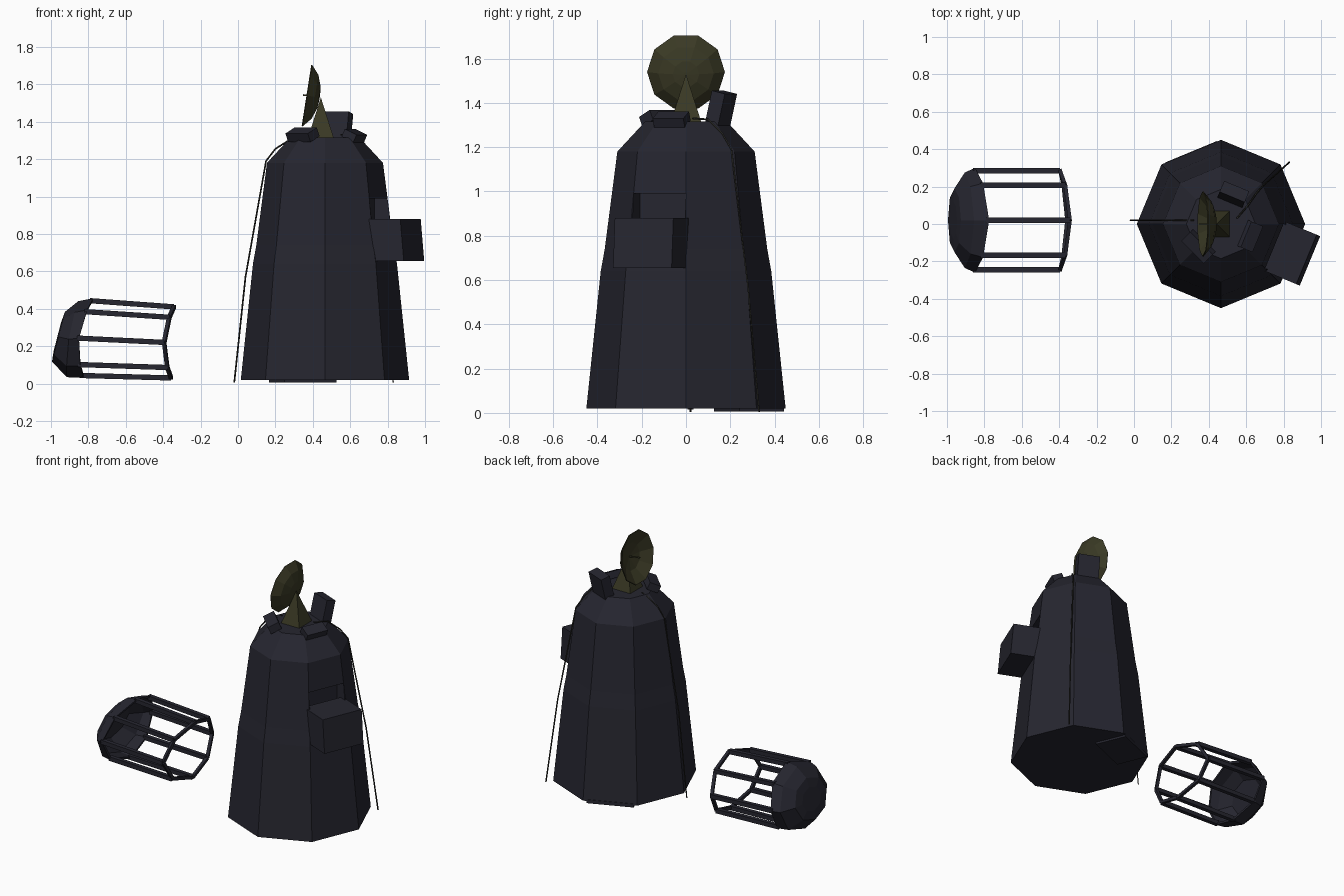
import bpy, bmesh, math
from mathutils import Vector, Matrix

if "Cube" in bpy.data.objects:
    bpy.data.objects.remove(bpy.data.objects["Cube"])

def material(name, rgb):
    m = bpy.data.materials.new(name)
    m.diffuse_color = (*rgb, 1)
    m.use_nodes = True
    m.node_tree.nodes["Principled BSDF"].inputs["Base Color"].default_value = m.diffuse_color
    return m

NAVY = material("dark_navy_metal", (0.019, 0.019, 0.029))
OLIVE = material("olive_metal", (0.042, 0.041, 0.018))
CABLE = material("cable_dark", (0.022, 0.022, 0.018))
CX = 0.465  # tower axis

def finish(name, bm, mat):
    bmesh.ops.recalc_face_normals(bm, faces=bm.faces)
    me = bpy.data.meshes.new(name)
    bm.to_mesh(me)
    bm.free()
    me.materials.append(mat)
    ob = bpy.data.objects.new(name, me)
    bpy.context.collection.objects.link(ob)
    return ob

def loft(bm, rings, cap_start=True, cap_end=True):
    """Bridge equal-sized rings of points."""
    vs = [[bm.verts.new(p) for p in r] for r in rings]
    n = len(vs[0])
    for a, b in zip(vs, vs[1:]):
        for i in range(n):
            j = (i + 1) % n
            bm.faces.new((a[i], a[j], b[j], b[i]))
    if cap_start:
        bm.faces.new(vs[0][::-1])
    if cap_end:
        bm.faces.new(vs[-1])

def circle(r, z, n=8):
    return [(CX + r * math.cos(2 * math.pi * i / n), r * math.sin(2 * math.pi * i / n), z) for i in range(n)]

def wall_box(name, angle, n0, n1, t, z0, z1, mat, shear=0.0):
    """Box set against the tower wall facing the given angle."""
    bm = bmesh.new()
    bmesh.ops.create_cube(bm, size=1)
    zm = (z0 + z1) / 2
    for v in bm.verts:
        z = zm + v.co.z * (z1 - z0)
        v.co = ((n0 + n1) / 2 + v.co.x * (n1 - n0) + shear * (zm - z), v.co.y * 2 * t, z)
    bm.transform(Matrix.Translation((CX, 0, 0)) @ Matrix.Rotation(math.radians(angle), 4, 'Z'))
    return finish(name, bm, mat)

def strut(bm, a, b, w):
    """Square bar from a to b."""
    a, b = Vector(a), Vector(b)
    d = b - a
    m = Matrix.Translation((a + b) / 2) @ d.to_track_quat('Z', 'Y').to_matrix().to_4x4() \
        @ Matrix.Diagonal((w, w, d.length, 1))
    bmesh.ops.create_cube(bm, size=1, matrix=m)

# Octagonal tower body with sloped roof
bm = bmesh.new()
profile = [(.45, .02), (.385, .64), (.367, .74), (.31, 1.18), (.185, 1.315)]
loft(bm, [circle(r, z) for r, z in profile])
tower = finish("tower_body", bm, NAVY)

# Recesses: side hatch and doorway at the back
cutters = [wall_box("hatch_cutter", -22.5, .235, .6, .128, .80, .99, NAVY),
           wall_box("door_cutter", 112.5, .22, .6, .15, .035, .30, NAVY)]
for c in cutters:
    c.hide_render = True
    c.hide_viewport = True
    c.display_type = 'WIRE'
    mod = tower.modifiers.new(c.name, 'BOOLEAN')
    mod.operation = 'DIFFERENCE'
    mod.solver = 'EXACT'
    mod.object = c

wall_box("door_floor", 112.5, .20, .418, .15, .006, .03, NAVY)
wall_box("side_box", -22.5, .285, .505, .143, .655, .88, NAVY, shear=.09)

# Blocks around the roof edge
def roof_block(name, angle, r, z, size, tilt):
    bm = bmesh.new()
    a = math.radians(angle)
    m = Matrix.Translation((CX + r * math.cos(a), r * math.sin(a), z)) @ Matrix.Rotation(a, 4, 'Z') \
        @ Matrix.Rotation(math.radians(tilt), 4, 'Y') @ Matrix.Diagonal((*size, 1))
    bmesh.ops.create_cube(bm, size=1, matrix=m)
    finish(name, bm, NAVY)

roof_block("roof_block_back", 67.5, .17, 1.37, (.065, .145, .16), 13)
roof_block("roof_block_right", -22.5, .17, 1.325, (.075, .15, .045), 25)
roof_block("roof_block_front", -135, .17, 1.33, (.075, .17, .05), 25)

# Dish mount pyramid
bm = bmesh.new()
bmesh.ops.create_cone(bm, cap_ends=True, segments=4, radius1=.099, radius2=0, depth=.22,
                      matrix=Matrix.Translation((.443, 0, 1.42)) @ Matrix.Rotation(math.pi / 4, 4, 'Z'))
finish("dish_mount", bm, OLIVE)

# Ten-sided dish, hollow towards the left
bm = bmesh.new()
centre = Vector((.366, 0, 1.54))
up = Vector((.155, 0, .988))
back = Vector((.988, 0, -.155))
def dish_ring(r, d):
    return [centre + back * d + Vector((0, r * math.cos(k * math.pi / 5), 0)) + up * r * math.sin(k * math.pi / 5)
            for k in range(10)]
loft(bm, [dish_ring(r, d) for r, d in
          [(.01, .062), (.09, .048), (.173, 0), (.176, .004), (.125, .046), (.06, .068), (.01, .072)]])
finish("dish", bm, OLIVE)
bm = bmesh.new()
strut(bm, centre + back * .065, centre - back * .018, .008)
finish("dish_feed", bm, OLIVE)

# Hanging cables
def cable(name, pts):
    cu = bpy.data.curves.new(name, 'CURVE')
    cu.dimensions = '3D'
    cu.bevel_depth = .0045
    cu.bevel_resolution = 0
    cu.use_fill_caps = True
    sp = cu.splines.new('POLY')
    sp.points.add(len(pts) - 1)
    for p, q in zip(sp.points, pts):
        p.co = (*q, 1)
    cu.materials.append(CABLE)
    bpy.context.collection.objects.link(bpy.data.objects.new(name, cu))

cable("cable_left", [(-.02, .02, .005), (.04, .02, .57), (.15, .02, 1.19), (.20, .02, 1.255), (.28, .02, 1.305), (.32, .02, 1.32)])
cable("cable_back", [(.83, .33, .005), (.775, .28, .57), (.69, .205, 1.19), (.655, .165, 1.26), (.61, .10, 1.325), (.55, .03, 1.33)])

# Fallen cage: squashed eight-sided rings
def cage_ring(x, z, ry, rz, lean, pull):
    pts = []
    for k in range(8):
        s, c = math.sin(k * math.pi / 4), math.cos(k * math.pi / 4)
        pts.append(Vector((x + lean * rz * s - pull * c * c, .02 + ry * c, z + rz * s)))
    return pts

# Hollow bowl at the left end
bm = bmesh.new()
outer = [cage_ring(-.966, .25, .10, .075, .26, 0), cage_ring(-.96, .25, .17, .133, .26, 0),
         cage_ring(-.885, .237, .255, .203, .15, .02), cage_ring(-.80, .243, .28, .213, .12, .05)]
inner = [cage_ring(-.80, .243, .265, .198, .12, .05), cage_ring(-.875, .24, .235, .183, .15, .02),
         cage_ring(-.945, .25, .15, .115, .26, 0)]
loft(bm, outer + inner)
finish("cage_bowl", bm, NAVY)

# Long bars and end ring
bm = bmesh.new()
start = cage_ring(-.815, .243, .265, .20, .12, .045)
end = cage_ring(-.35, .22, .265, .19, .04, .045)
for k in range(8):
    strut(bm, start[k], end[k], .028)
    strut(bm, end[k], end[(k + 1) % 8], .02)
finish("cage_bars", bm, NAVY)
